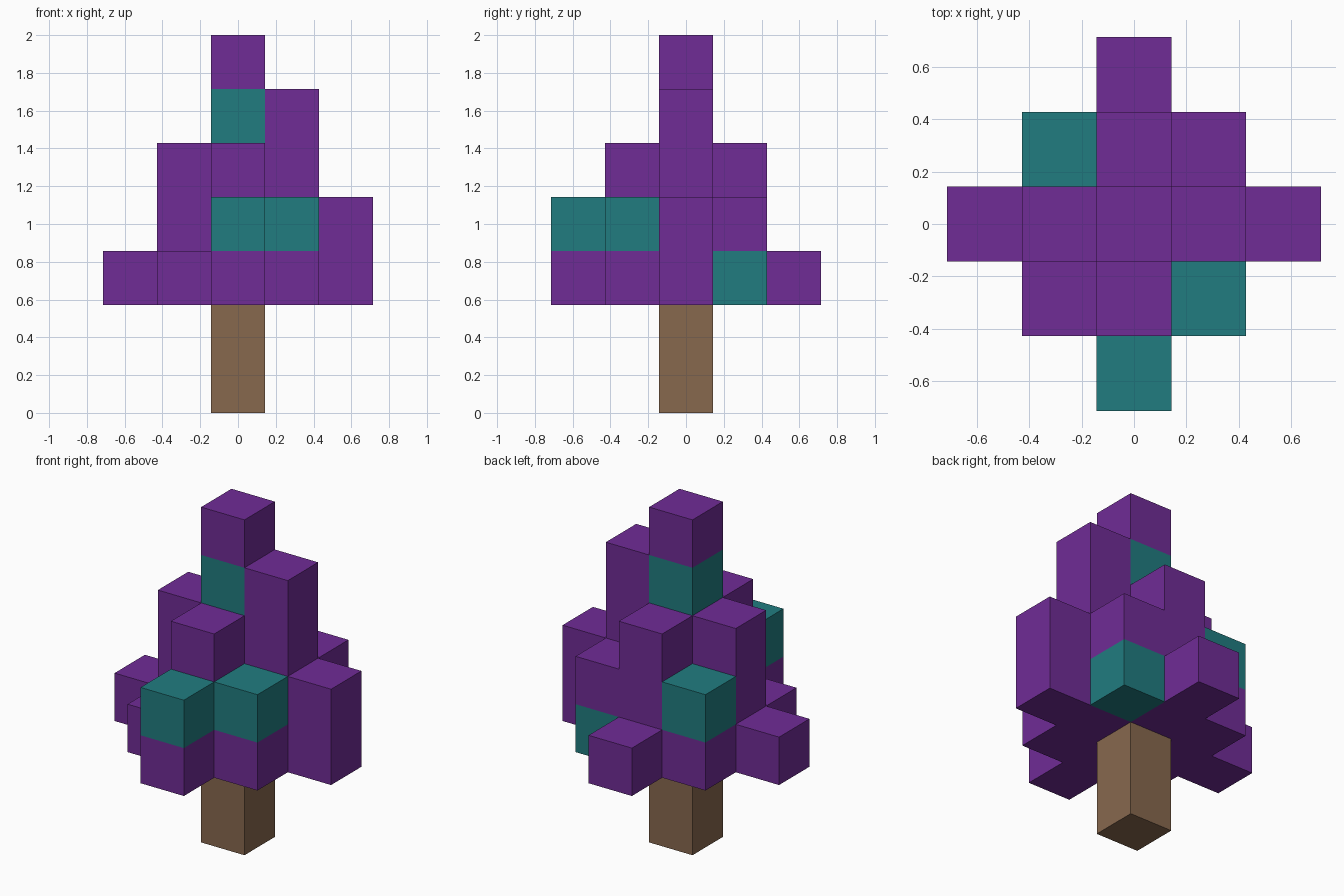
import bpy
import bmesh
from mathutils import Vector

cube = bpy.data.objects.get("Cube")
if cube:
    bpy.data.objects.remove(cube, do_unlink=True)

U = 2 / 7  # edge of one block; the tree is seven blocks tall


def make_material(name, rgb):
    mat = bpy.data.materials.new(name)
    mat.use_nodes = True
    color = (*rgb, 1)
    mat.diffuse_color = color
    mat.node_tree.nodes["Principled BSDF"].inputs["Base Color"].default_value = color
    return mat


brown = make_material("bark brown", (0.242, 0.138, 0.076))
purple = make_material("leaf purple", (0.162, 0.025, 0.305))
teal = make_material("leaf teal", (0.015, 0.202, 0.216))

# Block cells: trunk layers, then the top layer of each foliage column
trunk_cells = {(0, 0, 0), (0, 0, 1)}
column_tops = {
    (0, -2): 3,
    (-1, -1): 2, (0, -1): 4, (1, -1): 3,
    (-2, 0): 2, (-1, 0): 4, (0, 0): 6, (1, 0): 5, (2, 0): 3,
    (-1, 1): 3, (0, 1): 4, (1, 1): 3,
    (0, 2): 2,
}
leaf_cells = {(x, y, z) for (x, y), top in column_tops.items()
              for z in range(2, top + 1)}
teal_cells = {(0, -2, 3), (1, -1, 3), (-1, 1, 3), (1, 1, 2), (0, 0, 5)}
all_cells = trunk_cells | leaf_cells


def build_blocks(name, cells, materials, accents=()):
    """Join unit blocks into one mesh, keeping only the outer faces."""
    bm = bmesh.new()
    for cell in sorted(cells):
        center = Vector(cell) + Vector((0, 0, 0.5))
        for axis in range(3):
            for sign in (-1, 1):
                n = Vector((0, 0, 0))
                n[axis] = sign
                if tuple(int(c) for c in Vector(cell) + n) in all_cells:
                    continue
                a = Vector((0, 0, 0))
                a[(axis + 1) % 3] = 0.5
                b = n.cross(a)
                mid = center + n * 0.5
                corners = (mid - a - b, mid + a - b, mid + a + b, mid - a + b)
                face = bm.faces.new([bm.verts.new(c * U) for c in corners])
                face.material_index = int(cell in accents)
    bmesh.ops.remove_doubles(bm, verts=bm.verts, dist=0.001)
    mesh = bpy.data.meshes.new(name)
    bm.to_mesh(mesh)
    bm.free()
    for mat in materials:
        mesh.materials.append(mat)
    obj = bpy.data.objects.new(name, mesh)
    bpy.context.collection.objects.link(obj)
    return obj


# Trunk and stepped foliage with teal accent blocks
build_blocks("trunk", trunk_cells, [brown])
build_blocks("foliage", leaf_cells, [purple, teal], teal_cells)
